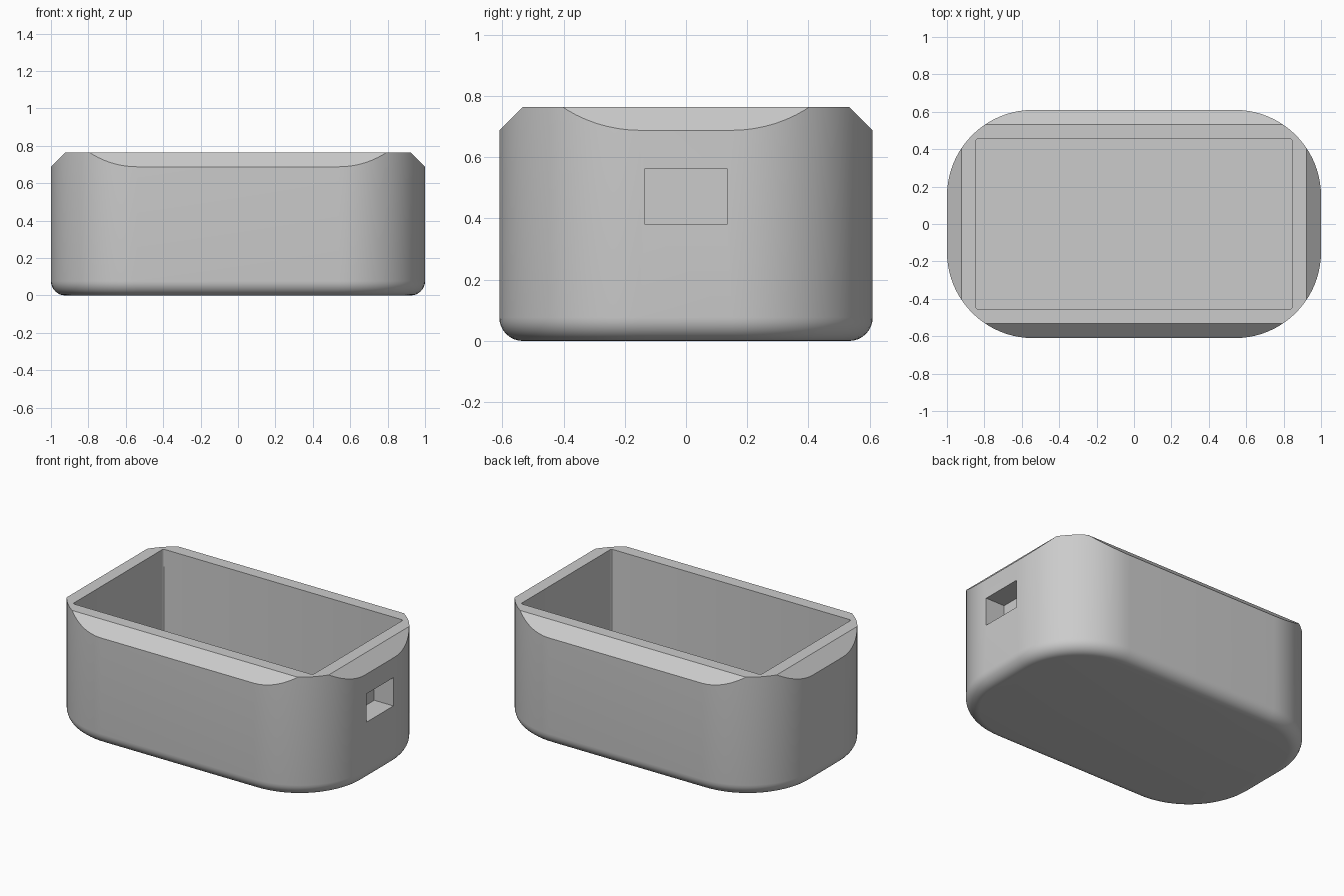
import bpy, bmesh
from math import sin, cos, pi, radians
from mathutils import Vector

default = bpy.data.objects.get("Cube")
if default:
    bpy.data.objects.remove(default, do_unlink=True)

HALF_X, HALF_Y, HEIGHT = 1.0, 0.61, 0.765
CORNER, FILLET, CHAMFER = 0.46, 0.077, 0.077
WALL = 0.155

grey = bpy.data.materials.new("plain grey")
grey.use_nodes = True
colour = (0.6, 0.6, 0.6, 1)
grey.diffuse_color = colour
grey.node_tree.nodes["Principled BSDF"].inputs["Base Color"].default_value = colour


def finish(name, bm):
    bmesh.ops.recalc_face_normals(bm, faces=bm.faces)
    mesh = bpy.data.meshes.new(name)
    bm.to_mesh(mesh)
    bm.free()
    mesh.materials.append(grey)
    obj = bpy.data.objects.new(name, mesh)
    bpy.context.collection.objects.link(obj)
    return obj


def ring(bm, inset, z, steps=20):
    """Rounded rectangle of vertices, shrunk by inset."""
    verts = []
    for quarter, (sx, sy) in enumerate([(1, 1), (-1, 1), (-1, -1), (1, -1)]):
        for i in range(steps + 1):
            a = (quarter + i / steps) * pi / 2
            verts.append(bm.verts.new((
                sx * (HALF_X - CORNER) + (CORNER - inset) * cos(a),
                sy * (HALF_Y - CORNER) + (CORNER - inset) * sin(a), z)))
    return verts


def box(name, low, high, bevel=0):
    bm = bmesh.new()
    bmesh.ops.create_cube(bm, size=1)
    low, high = Vector(low), Vector(high)
    for v in bm.verts:
        v.co = (low + high) / 2 + v.co * (high - low)
    if bevel:
        upright = [e for e in bm.edges
                   if abs(e.verts[0].co.z - e.verts[1].co.z) > 0.1]
        bmesh.ops.bevel(bm, geom=upright, offset=bevel, segments=3,
                        profile=0.5, affect='EDGES')
    obj = finish(name, bm)
    obj.hide_render = True
    return obj


# Solid body with rounded corners and a filleted base
bm = bmesh.new()
rings = []
for i in range(9):
    a = i / 8 * pi / 2
    rings.append(ring(bm, FILLET * (1 - sin(a)), FILLET * (1 - cos(a))))
rings.append(ring(bm, 0, HEIGHT))
for lower, upper in zip(rings, rings[1:]):
    for i in range(len(lower)):
        j = (i + 1) % len(lower)
        bm.faces.new((lower[i], lower[j], upper[j], upper[i]))
bm.faces.new(rings[0])
bm.faces.new(rings[-1])

# Straight chamfers along the four top sides
for dx, dy, reach in [(1, 0, HALF_X), (-1, 0, HALF_X), (0, 1, HALF_Y), (0, -1, HALF_Y)]:
    point = Vector((dx * reach, dy * reach, HEIGHT - CHAMFER))
    cut = bmesh.ops.bisect_plane(
        bm, geom=bm.verts[:] + bm.edges[:] + bm.faces[:], dist=1e-5,
        plane_co=point, plane_no=Vector((dx, dy, 1)).normalized(), clear_outer=True)
    bmesh.ops.holes_fill(bm, edges=[e for e in bm.edges if e.is_boundary], sides=0)
body = finish("box_body", bm)

# Main cavity and the blind rectangular pocket in one end
cavity = box("cavity_cutter", (WALL - HALF_X, WALL - HALF_Y, WALL),
             (HALF_X - WALL, HALF_Y - WALL, HEIGHT + 0.2), bevel=0.012)
pocket = box("pocket_cutter", (HALF_X - 0.135, -0.135, 0.382),
             (HALF_X + 0.1, 0.135, 0.562))

bpy.ops.object.select_all(action='DESELECT')
bpy.context.view_layer.objects.active = body
body.select_set(True)
for cutter in (cavity, pocket):
    mod = body.modifiers.new(cutter.name, 'BOOLEAN')
    mod.operation = 'DIFFERENCE'
    mod.solver = 'EXACT'
    mod.object = cutter
    bpy.ops.object.modifier_apply(modifier=mod.name)
    bpy.data.objects.remove(cutter, do_unlink=True)
bpy.ops.object.shade_smooth_by_angle(angle=radians(30))
